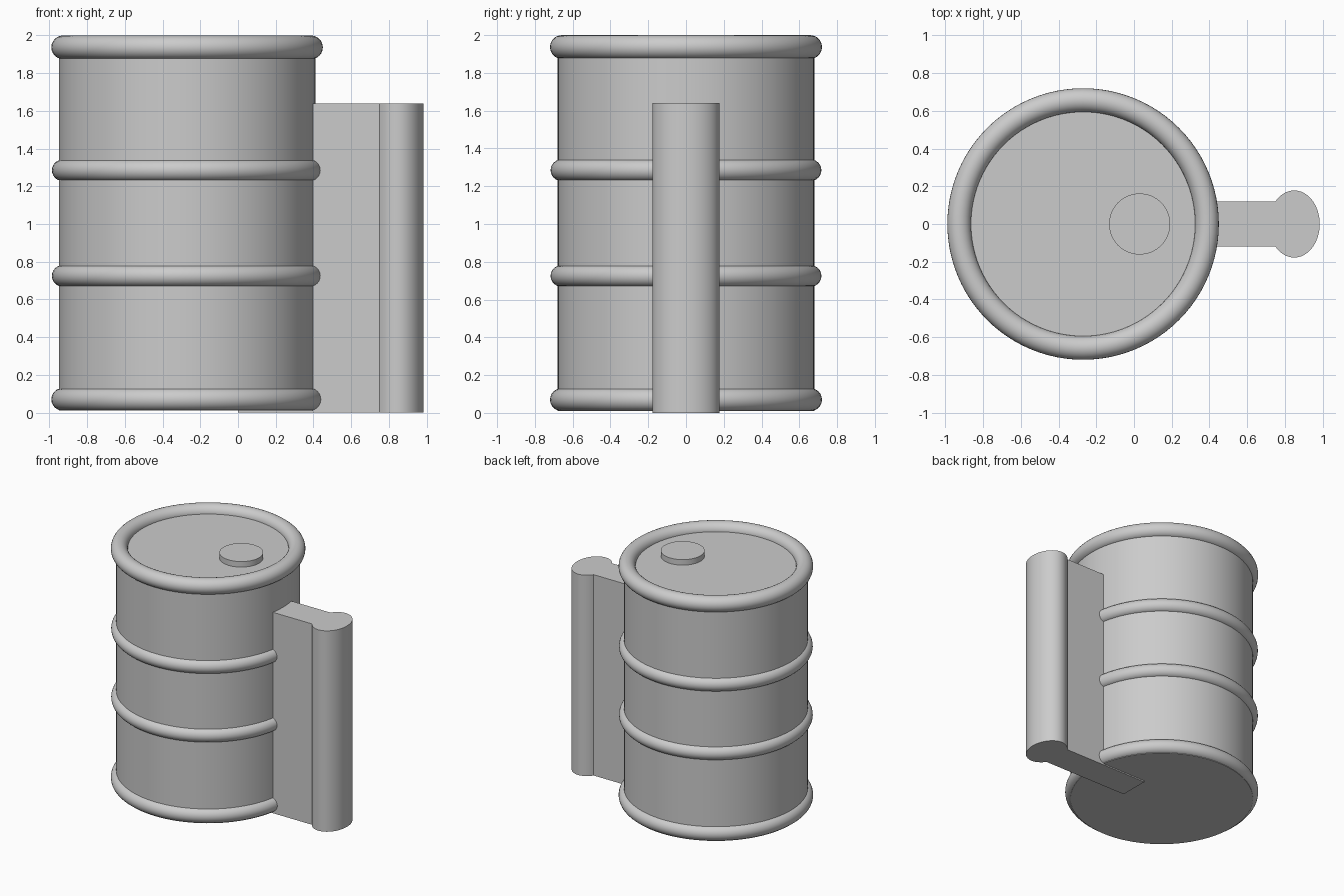
import bpy
import bmesh
from math import cos, sin, tau, pi, asin

cube = bpy.data.objects.get("Cube")
if cube:
    bpy.data.objects.remove(cube, do_unlink=True)

grey = bpy.data.materials.new("plain grey")
grey.use_nodes = True
GREY = (0.6, 0.6, 0.6, 1)
grey.diffuse_color = GREY
grey.node_tree.nodes["Principled BSDF"].inputs["Base Color"].default_value = GREY

CENTRE_X = -0.27


def finish(obj):
    obj.data.materials.clear()
    obj.data.materials.append(grey)
    bpy.ops.object.select_all(action='DESELECT')
    obj.select_set(True)
    bpy.context.view_layer.objects.active = obj
    bpy.ops.object.shade_smooth_by_angle(angle=pi / 6)


def cylinder(name, x, radius, bottom, top, sides=96):
    bpy.ops.mesh.primitive_cylinder_add(
        vertices=sides, radius=radius, depth=top - bottom,
        location=(x, 0, (bottom + top) / 2))
    obj = bpy.context.object
    obj.name = name
    finish(obj)


def ring(name, z, major, minor):
    bpy.ops.mesh.primitive_torus_add(
        major_segments=96, minor_segments=24, major_radius=major,
        minor_radius=minor, location=(CENTRE_X, 0, z))
    obj = bpy.context.object
    obj.name = name
    finish(obj)


def extruded(name, outline, height):
    bm = bmesh.new()
    face = bm.faces.new([bm.verts.new((x, y, 0)) for x, y in outline])
    grown = bmesh.ops.extrude_face_region(bm, geom=[face])["geom"]
    top = [v for v in grown if isinstance(v, bmesh.types.BMVert)]
    bmesh.ops.translate(bm, verts=top, vec=(0, 0, height))
    bmesh.ops.recalc_face_normals(bm, faces=bm.faces[:])
    mesh = bpy.data.meshes.new(name)
    bm.to_mesh(mesh)
    bm.free()
    obj = bpy.data.objects.new(name, mesh)
    bpy.context.collection.objects.link(obj)
    finish(obj)


# Drum, with its lid just under the top rim
cylinder("drum_body", CENTRE_X, 0.68, 0.01, 1.94)

# Rims and hoops
ring("top_rim", 1.937, 0.657, 0.063)
ring("upper_hoop", 1.285, 0.66, 0.057)
ring("lower_hoop", 0.725, 0.66, 0.057)
ring("bottom_rim", 0.07, 0.66, 0.06)

# Filler cap on the lid
cylinder("filler_cap", 0.03, 0.162, 1.92, 1.985, 64)

# Handle: a flat web ending in an oval grip, one keyhole outline
web, rx, ry, grip_x = 0.12, 0.135, 0.178, 0.85
start = -pi + asin(web / ry)
steps = 48
outline = [(0.0, web), (0.0, -web)]
for i in range(steps + 1):
    a = start * (1 - 2 * i / steps)
    outline.append((grip_x + rx * cos(a), ry * sin(a)))
extruded("handle", outline, 1.64)
